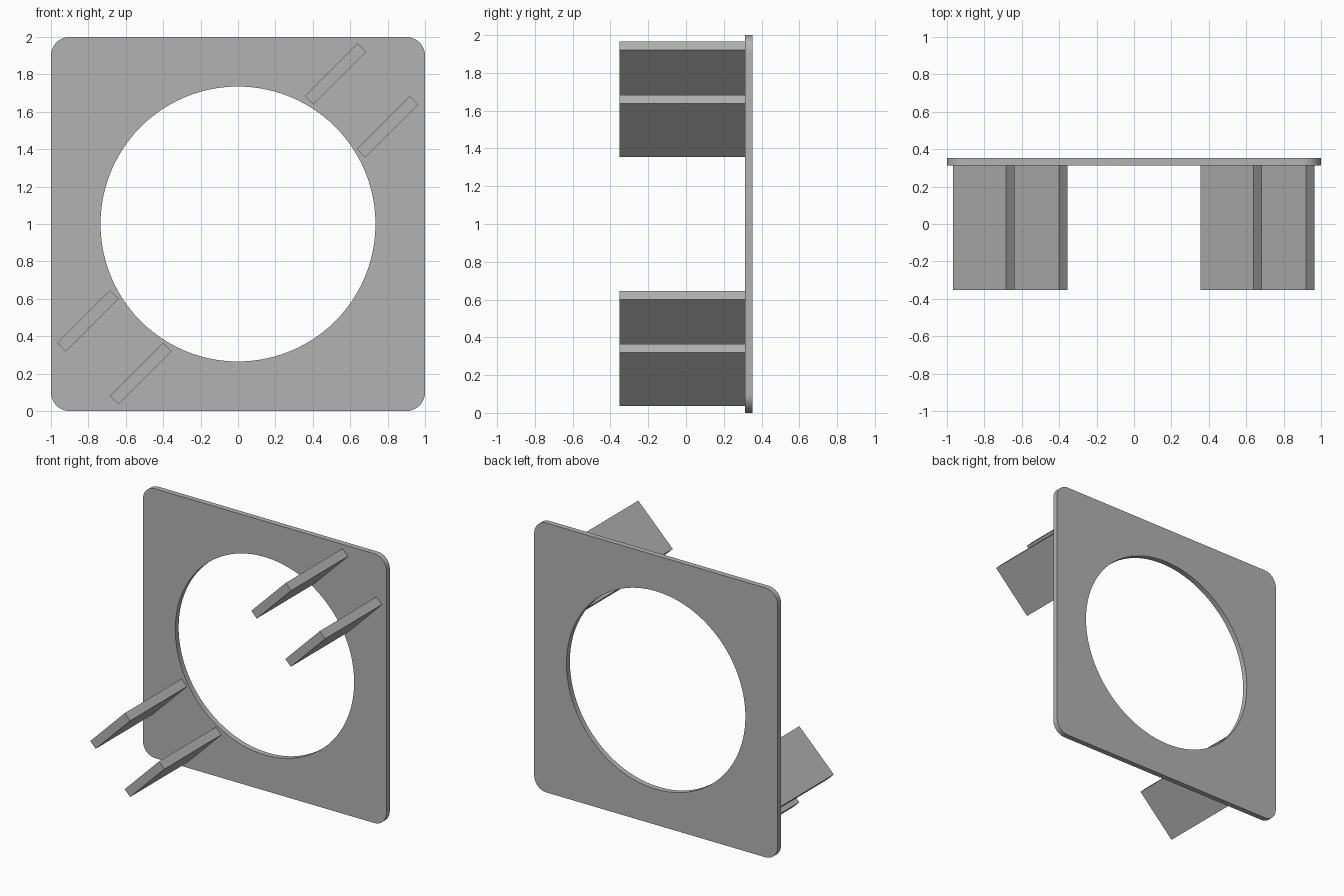
import bpy, bmesh, math
from mathutils import Matrix, Vector

if "Cube" in bpy.data.objects:
    bpy.data.objects.remove(bpy.data.objects["Cube"], do_unlink=True)

GREY = (0.45, 0.45, 0.45, 1.0)
HALF, CORNER, HOLE = 1.0, 0.1, 0.735
FRONT, PLATE_FRONT, BACK = -0.353, 0.313, 0.353

grey = bpy.data.materials.new("plain_grey")
grey.use_nodes = True
grey.diffuse_color = GREY
grey.node_tree.nodes["Principled BSDF"].inputs["Base Color"].default_value = GREY


def add_object(name, bm):
    bmesh.ops.recalc_face_normals(bm, faces=bm.faces[:])
    mesh = bpy.data.meshes.new(name)
    bm.to_mesh(mesh)
    bm.free()
    mesh.materials.append(grey)
    obj = bpy.data.objects.new(name, mesh)
    bpy.context.collection.objects.link(obj)
    return obj


def arc(cx, cz, radius, start, sweep, steps):
    angles = [start + sweep * i / steps for i in range(steps + 1)]
    return [(cx + radius * math.cos(a), cz + radius * math.sin(a)) for a in angles]


def add_loop(bm, points):
    verts = [bm.verts.new((x, PLATE_FRONT, z)) for x, z in points]
    return [bm.edges.new((v, verts[i - 1])) for i, v in enumerate(verts)]


# Square plate with rounded corners and a round opening
outline = []
for i, (sx, sz) in enumerate([(1, 1), (-1, 1), (-1, -1), (1, -1)]):
    inset = HALF - CORNER
    outline += arc(sx * inset, 1 + sz * inset, CORNER, i * math.pi / 2, math.pi / 2, 12)
opening = arc(0, 1, HOLE, 0, math.tau, 96)[:-1]

bm = bmesh.new()
edges = add_loop(bm, outline) + add_loop(bm, opening)
bmesh.ops.triangle_fill(bm, edges=edges, use_beauty=True, normal=Vector((0, -1, 0)))
extruded = bmesh.ops.extrude_face_region(bm, geom=bm.faces[:], use_keep_orig=True)
moved = [g for g in extruded["geom"] if isinstance(g, bmesh.types.BMVert)]
bmesh.ops.translate(bm, verts=moved, vec=(0, BACK - PLATE_FRONT, 0))
plate = add_object("plate", bm)
bpy.ops.object.select_all(action="DESELECT")
plate.select_set(True)
bpy.context.view_layer.objects.active = plate
bpy.ops.object.shade_smooth_by_angle(angle=math.radians(35))

# Two pairs of diagonal fins standing out from the front of the plate
for name, x, z in [("upper_fin_inner", 0.52, 0.803), ("upper_fin_outer", 0.80, 0.52),
                   ("lower_fin_outer", -0.803, -0.518), ("lower_fin_inner", -0.52, -0.80)]:
    bm = bmesh.new()
    place = (Matrix.Translation((x, (FRONT + PLATE_FRONT) / 2, 1 + z))
             @ Matrix.Rotation(-math.pi / 4, 4, "Y")
             @ Matrix.Diagonal((0.4, PLATE_FRONT - FRONT, 0.064, 1)))
    bmesh.ops.create_cube(bm, size=1, matrix=place)
    add_object(name, bm)
